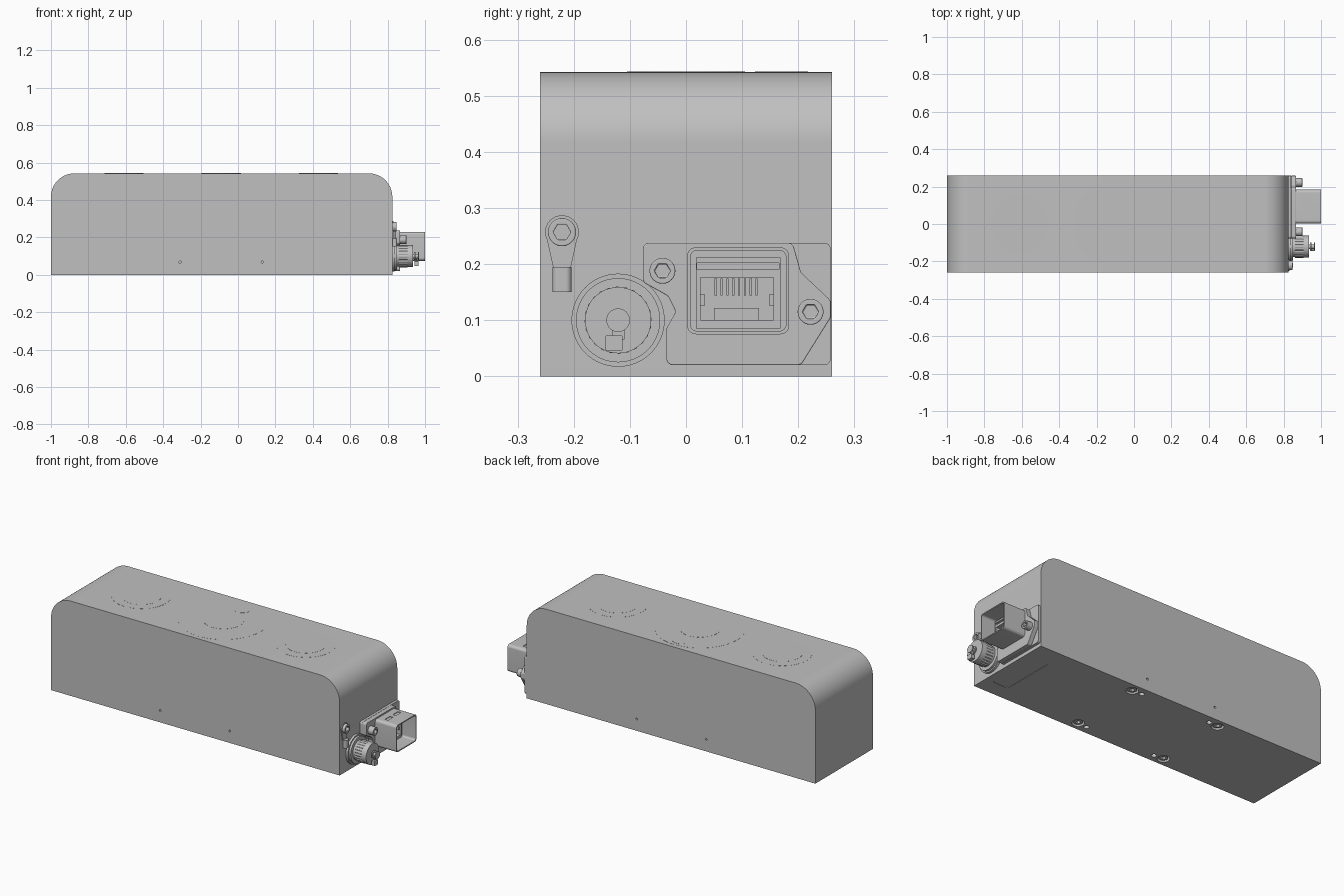
import bpy, bmesh
from math import sin, cos, tan, tau
from mathutils import Vector

cube = bpy.data.objects.get("Cube")
if cube:
    bpy.data.objects.remove(cube)

grey = bpy.data.materials.new("plain grey")
grey.use_nodes = True
TONE = (0.53, 0.53, 0.53, 1)
grey.diffuse_color = TONE
grey.node_tree.nodes["Principled BSDF"].inputs["Base Color"].default_value = TONE

# How outline coordinates (u, v) and depth w map to space for each axis
AXES = {"X": lambda u, v, w: (w, u, v),
        "Y": lambda u, v, w: (u, w, v),
        "Z": lambda u, v, w: (u, v, w)}


def circle(u, v, r, n=48):
    return [(u + r * cos(tau * i / n), v + r * sin(tau * i / n)) for i in range(n)]


def rect(u0, u1, v0, v1):
    return [(u0, v0), (u1, v0), (u1, v1), (u0, v1)]


def rounded(points, radii, steps=8):
    """Replace every corner of an outline with an arc."""
    if not isinstance(radii, (list, tuple)):
        radii = [radii] * len(points)
    pts, out = [Vector(p) for p in points], []
    for i, p in enumerate(pts):
        r = radii[i]
        if r == 0:
            out.append(p)
            continue
        a = (pts[i - 1] - p).normalized()
        b = (pts[(i + 1) % len(pts)] - p).normalized()
        half = a.angle(b) / 2
        centre = p + (a + b).normalized() * r / sin(half)
        start, end = (p + d * r / tan(half) - centre for d in (a, b))
        out += [centre + start.lerp(end, k / steps).normalized() * r
                for k in range(steps + 1)]
    return out


def part(name, solids):
    """Object made from extruded outlines: (axis, outline, from, to)."""
    bm = bmesh.new()
    for axis, outline, w0, w1 in solids:
        place = AXES[axis]
        low = [bm.verts.new(place(u, v, w0)) for u, v in outline]
        high = [bm.verts.new(place(u, v, w1)) for u, v in outline]
        bm.faces.new(low)
        bm.faces.new(high)
        for i in range(len(low)):
            bm.faces.new((low[i - 1], low[i], high[i], high[i - 1]))
    bmesh.ops.recalc_face_normals(bm, faces=bm.faces)
    mesh = bpy.data.meshes.new(name)
    bm.to_mesh(mesh)
    bm.free()
    mesh.materials.append(grey)
    obj = bpy.data.objects.new(name, mesh)
    bpy.context.scene.collection.objects.link(obj)
    parts.append(obj)
    return obj


def cut(obj, solids):
    cutter = part("cutter", solids)
    cutter.hide_render = True
    parts.remove(cutter)
    mod = obj.modifiers.new("cut", "BOOLEAN")
    mod.operation, mod.solver, mod.object = "DIFFERENCE", "EXACT", cutter
    bpy.context.view_layer.objects.active = obj
    bpy.ops.object.modifier_apply(modifier=mod.name)
    bpy.data.objects.remove(cutter)


def soften(obj, width):
    mod = obj.modifiers.new("soft edges", "BEVEL")
    mod.width, mod.segments, mod.limit_method = width, 3, "ANGLE"


parts = []
END = 0.825      # connector face of the body
MID = -0.09      # middle of the mounting pattern

# Body: long block with rounded upper ends
body = part("body", [("Y", rounded(rect(-1, END, 0, 0.542), [0, 0, 0.125, 0.125], 24),
                      -0.26, 0.26)])
holes = [("Z", rounded(rect(0.68, 0.79, -0.17, 0.17), 0.03), -0.01, 0.002)]
for sx in (-1, 1):
    for sy in (-1, 1):
        holes += [("Z", circle(MID + sx * 0.278, sy * 0.21, 0.032), -0.01, 0.03),
                  ("Z", circle(MID + sx * 0.22, sy * 0.215, 0.014), -0.01, 0.03),
                  ("Y", circle(MID + sx * 0.22, 0.068, 0.006, 16),
                   sy * 0.27, sy * 0.245)]
cut(body, holes)

# Recessed screws in the underside
for sx in (-1, 1):
    for sy in (-1, 1):
        x, y = MID + sx * 0.278, sy * 0.21
        screw = part("base_screw", [("Z", circle(x, y, 0.024), 0.005, 0.032)])
        cut(screw, [("Z", circle(x, y, 0.013, 6), -0.01, 0.02)])

# Flush round markings on the top
for x, outer in ((-0.61, 0.155), (MID, 0.235), (0.43, 0.155)):
    part("top_disc", [("Z", circle(x, 0, outer, 96), 0.54, 0.5425),
                      ("Z", circle(x, 0, 0.105, 64), 0.54, 0.543)])
part("top_indicator", [("Z", circle(MID, 0.17, 0.047), 0.54, 0.543)])

# Gasket and shaped flange behind the network socket
left_side = [(-0.035, 0.02), (-0.035, 0.085), (-0.018, 0.115), (-0.032, 0.143),
             (-0.077, 0.168), (-0.077, 0.238)]
part("socket_gasket", [("X", rounded(left_side + [(0.258, 0.238), (0.258, 0.02)], 0.012),
                        END, 0.84)])
flange = part("socket_flange", [("X", rounded(left_side + [
    (0.19, 0.238), (0.205, 0.185), (0.258, 0.135), (0.258, 0.105), (0.205, 0.02)], 0.012),
    0.84, 0.866)])
soften(flange, 0.002)


# Socket head bolts
def bolt(name, y, z, r, x0, x1):
    head = part(name, [("X", circle(y, z, r), x0, x1)])
    cut(head, [("X", circle(y, z, r * 0.62, 6), x1 - 0.018, x1 + 0.01)])
    soften(head, 0.002)


for y, z in ((-0.042, 0.188), (0.222, 0.115)):
    bolt("flange_bolt", y, z, 0.023, 0.86, 0.9)

# Hollow socket shroud with latch slots
shroud = part("socket_shroud", [("X", rounded(rect(0.002, 0.184, 0.075, 0.23), 0.016),
                                 0.86, 1.0)])
cut(shroud, [("X", rounded(rect(0.008, 0.178, 0.081, 0.224), 0.011), 0.87, 1.02)])
cut(shroud, [("Z", rect(0.905, 0.925, y, y + 0.045), 0.2265, 0.24)
             for y in (0.035, 0.106)])

# Socket insert: stepped opening with side notches
insert = part("socket_insert", [("X", rect(0.018, 0.168, 0.085, 0.212), 0.865, 0.92)])
cut(insert, [("X", rect(0.026, 0.156, 0.1, 0.176), 0.875, 0.95)])
cut(insert, [("X", rect(0.02, 0.166, 0.19, 0.202), 0.91, 0.95)])
part("socket_ledge", [("X", rect(0.05, 0.13, 0.09, 0.122), 0.87, 0.915)] +
     [("X", rect(y, y + 0.008, 0.126, 0.146), 0.87, 0.912) for y in (0.026, 0.148)])
part("contacts", [("X", rect(y, y + 0.004, 0.144, 0.174), 0.87, 0.9)
                  for y in (0.051 + 0.0104 * i for i in range(8))])

# Round connector: flange, knurled cap and stud
CY, CZ = -0.121, 0.1
base = part("round_flange", [("X", circle(CY, CZ, 0.083, 64), END, 0.838),
                             ("X", circle(CY, CZ, 0.075, 64), 0.838, 0.85)])
knurl = [(CY + r * cos(tau * i / 96), CZ + r * sin(tau * i / 96))
         for i, r in enumerate([0.06, 0.06, 0.057, 0.057] * 24)]
part("knurled_cap", [("X", circle(CY, CZ, 0.056), 0.85, 0.862),
                     ("X", knurl, 0.862, 0.905),
                     ("X", circle(CY, CZ, 0.059), 0.905, 0.936)])
part("cap_stud", [("X", circle(CY, CZ, 0.012, 24), 0.93, 0.966)] +
     [("X", circle(CY, CZ, 0.021, 32), x, x + 0.006) for x in (0.942, 0.962)])
part("cap_tether", [("X", rect(-0.132, -0.11, 0.066, 0.1), 0.951, 0.957),
                    ("X", rounded(rect(-0.144, -0.113, 0.046, 0.073), 0.003), 0.945, 0.965)])

# Grounding screw with its crimp lug
GY, GZ = -0.221, 0.257
part("ground_lug", [("X", circle(GY, GZ, 0.03), END, 0.831),
                    ("X", [(-0.237, 0.195), (-0.205, 0.195), (-0.193, 0.25), (-0.249, 0.25)],
                     END, 0.831)])
part("ground_crimp", [("Z", rounded(rect(END, 0.85, -0.238, -0.204), 0.01), 0.15, 0.195)])
bolt("ground_screw", GY, GZ, 0.025, 0.83, 0.848)

# Smooth shading with crisp edges
bpy.ops.object.select_all(action="DESELECT")
for obj in parts:
    obj.select_set(True)
bpy.context.view_layer.objects.active = body
bpy.ops.object.shade_smooth_by_angle(angle=0.6)
